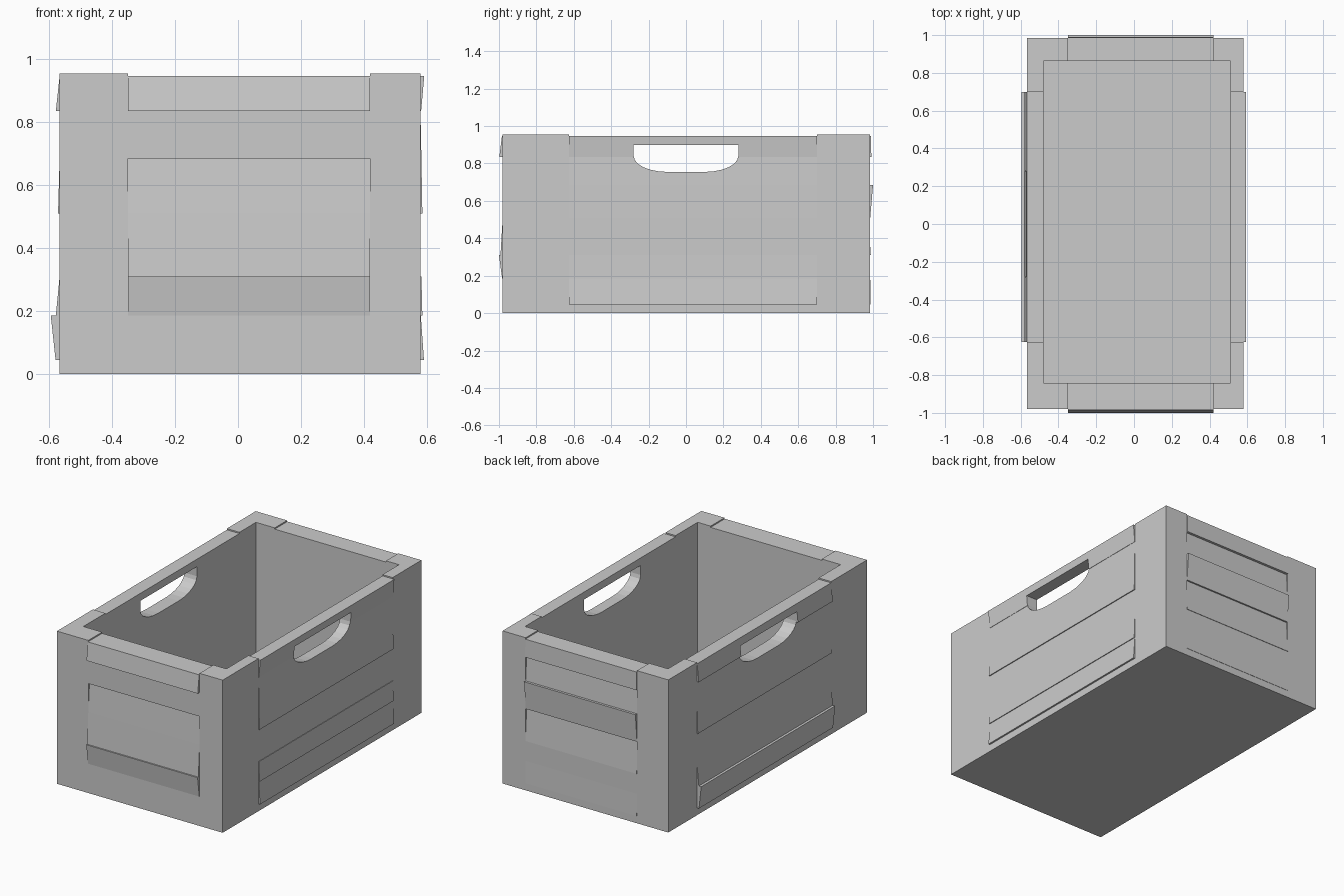
import bpy, bmesh, math
from mathutils import Vector

if "Cube" in bpy.data.objects:
    bpy.data.objects.remove(bpy.data.objects["Cube"])

# Main dimensions: outer faces, inner cavity, post edges
X0, X1, Y0, Y1 = -0.567, 0.58, -0.98, 0.985
IX0, IX1, IY0, IY1 = -0.48, 0.51, -0.843, 0.863
PX0, PX1, PY0, PY1 = -0.35, 0.42, -0.625, 0.70
POST_TOP, FLOOR = 0.955, 0.05
ROWS = [0.045, 0.185, 0.31, 0.51, 0.685, 0.835, 0.947]


def prism(name, points, offset):
    """Extrude a planar outline along an offset vector."""
    bm = bmesh.new()
    face = bm.faces.new([bm.verts.new(p) for p in points])
    ext = bmesh.ops.extrude_face_region(bm, geom=[face])
    moved = [v for v in ext["geom"] if isinstance(v, bmesh.types.BMVert)]
    bmesh.ops.translate(bm, verts=moved, vec=Vector(offset))
    if not any(len(f.verts) == len(points) and f is face for f in bm.faces):
        bm.faces.new([v for v in bm.verts if v not in moved])
    bmesh.ops.recalc_face_normals(bm, faces=bm.faces)
    mesh = bpy.data.meshes.new(name)
    bm.to_mesh(mesh)
    bm.free()
    obj = bpy.data.objects.new(name, mesh)
    bpy.context.collection.objects.link(obj)
    return obj


def slat_wall(name, axis, inner, outer, slats):
    """Wall of tilted slats; slats = (bottom, top) outward offsets per row."""
    sign = 1 if outer > 0 else -1
    profile = [(inner, 0), (outer, 0), (outer, ROWS[0])]
    for i, (low, high) in enumerate(slats):
        for off, z in ((low, ROWS[i]), (high, ROWS[i + 1])):
            p = (outer + sign * off, z)
            if p != profile[-1]:
                profile.append(p)
    profile.append((inner, ROWS[-1]))
    if axis == "x":
        return prism(name, [(d, PY0, z) for d, z in profile], (0, PY1 - PY0, 0))
    return prism(name, [(PX0, d, z) for d, z in profile], (PX1 - PX0, 0, 0))


# L-shaped corner posts
for side, xo, xi, xp in (("left", X0, IX0, PX0), ("right", X1, IX1, PX1)):
    for end, yo, yi, yp in (("front", Y0, IY0, PY0), ("back", Y1, IY1, PY1)):
        outline = [(xo, yo), (xp, yo), (xp, yi), (xi, yi), (xi, yp), (xo, yp)]
        prism(f"{end}_{side}_post", [(x, y, 0) for x, y in outline],
              (0, 0, POST_TOP))

# Floor board
prism("floor", [(IX0, IY0, 0), (IX1, IY0, 0), (IX1, IY1, 0), (IX0, IY1, 0)],
      (0, 0, FLOOR))

# End walls
slat_wall("front_slats", "y", IY0, Y0,
          [(0, 0), (.003, .02), (.012, 0), (0, -.012), (0, 0), (.018, .004)])
slat_wall("back_slats", "y", IY1, Y1,
          [(.002, 0), (0, 0), (.003, -.01), (0, .015), (0, -.01), (.006, .003)])

# Long side walls
left = slat_wall("left_slats", "x", IX0, X0,
                 [(.013, .028), (.012, 0), (0, 0), (.005, 0), (0, 0), (.012, 0)])
right = slat_wall("right_slats", "x", IX1, X1,
                  [(.011, .001), (.006, .003), (0, 0), (.006, .003), (.003, 0), (.002, .012)])

# Hand holes: flat top with rounded lower corners
arc = [math.radians(15 * i) for i in range(7)]
half = [(0.10 + 0.18 * math.cos(a), 0.84 - 0.085 * math.sin(a)) for a in arc]
hole = [(-0.28, 0.90), (0.28, 0.90)] + half + [(-y, z) for y, z in reversed(half)]
cutter = prism("hand_hole_cutter", [(-0.8, y, z) for y, z in hole], (1.6, 0, 0))
cutter.hide_render = True
cutter.display_type = 'WIRE'
for wall in (left, right):
    mod = wall.modifiers.new("hand_hole", 'BOOLEAN')
    mod.operation = 'DIFFERENCE'
    mod.solver = 'EXACT'
    mod.object = cutter
